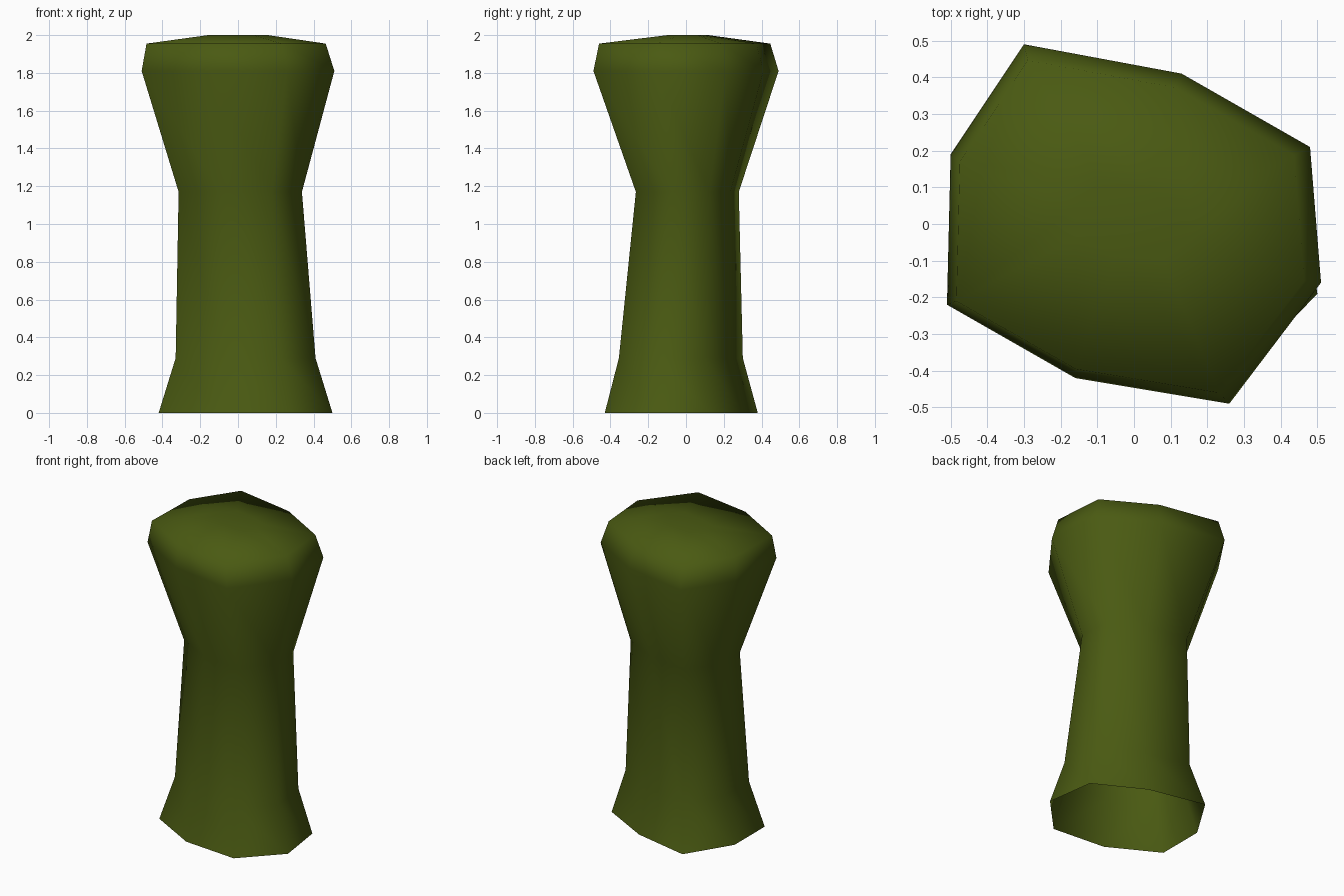
import bpy
import bmesh

if "Cube" in bpy.data.objects:
    bpy.data.objects.remove(bpy.data.objects["Cube"], do_unlink=True)

# Dark olive colour
olive = bpy.data.materials.new("dark_olive")
olive.use_nodes = True
color = (0.068, 0.102, 0.006, 1)
olive.diffuse_color = color
olive.node_tree.nodes["Principled BSDF"].inputs["Base Color"].default_value = color

# Irregular eight-sided outlines of the foot and the head
foot = [(-0.24, 0.38), (0.135, 0.30), (0.455, 0.13), (0.50, -0.19),
        (0.27, -0.43), (-0.10, -0.40), (-0.42, -0.225), (-0.42, 0.09)]
head = [(-0.30, 0.49), (0.13, 0.41), (0.48, 0.21), (0.51, -0.16),
        (0.26, -0.49), (-0.16, -0.42), (-0.51, -0.22), (-0.50, 0.19)]


def section(bm, outline, z, sx=1, sy=1, cx=0, cy=0):
    """Add one ring of vertices: an outline scaled, shifted and lifted."""
    return [bm.verts.new((x * sx + cx, y * sy + cy, z)) for x, y in outline]


# Stack the rings from the open foot up to the shallow domed cap
bm = bmesh.new()
rings = [
    section(bm, foot, 0),
    section(bm, foot, 0.29, 0.805, 0.81, 0.008, -0.007),
    section(bm, head, 1.17, 0.64, 0.556, 0.012, 0.007),
    section(bm, head, 1.81),
    section(bm, head, 1.955, 0.93, 0.925, -0.01, -0.007),
    section(bm, head, 2.0, 0.31, 0.22, 0, 0.01),
]
for low, high in zip(rings, rings[1:]):
    for i in range(len(low)):
        j = (i + 1) % len(low)
        bm.faces.new((low[i], low[j], high[j], high[i]))
bm.faces.new(rings[-1])
bmesh.ops.recalc_face_normals(bm, faces=bm.faces)
if max(bm.faces, key=lambda f: f.calc_center_median().z).normal.z < 0:
    bmesh.ops.reverse_faces(bm, faces=bm.faces)
for face in bm.faces:
    face.smooth = True

mesh = bpy.data.meshes.new("flared_post")
bm.to_mesh(mesh)
bm.free()
mesh.materials.append(olive)
post = bpy.data.objects.new("flared_post", mesh)
bpy.context.collection.objects.link(post)
